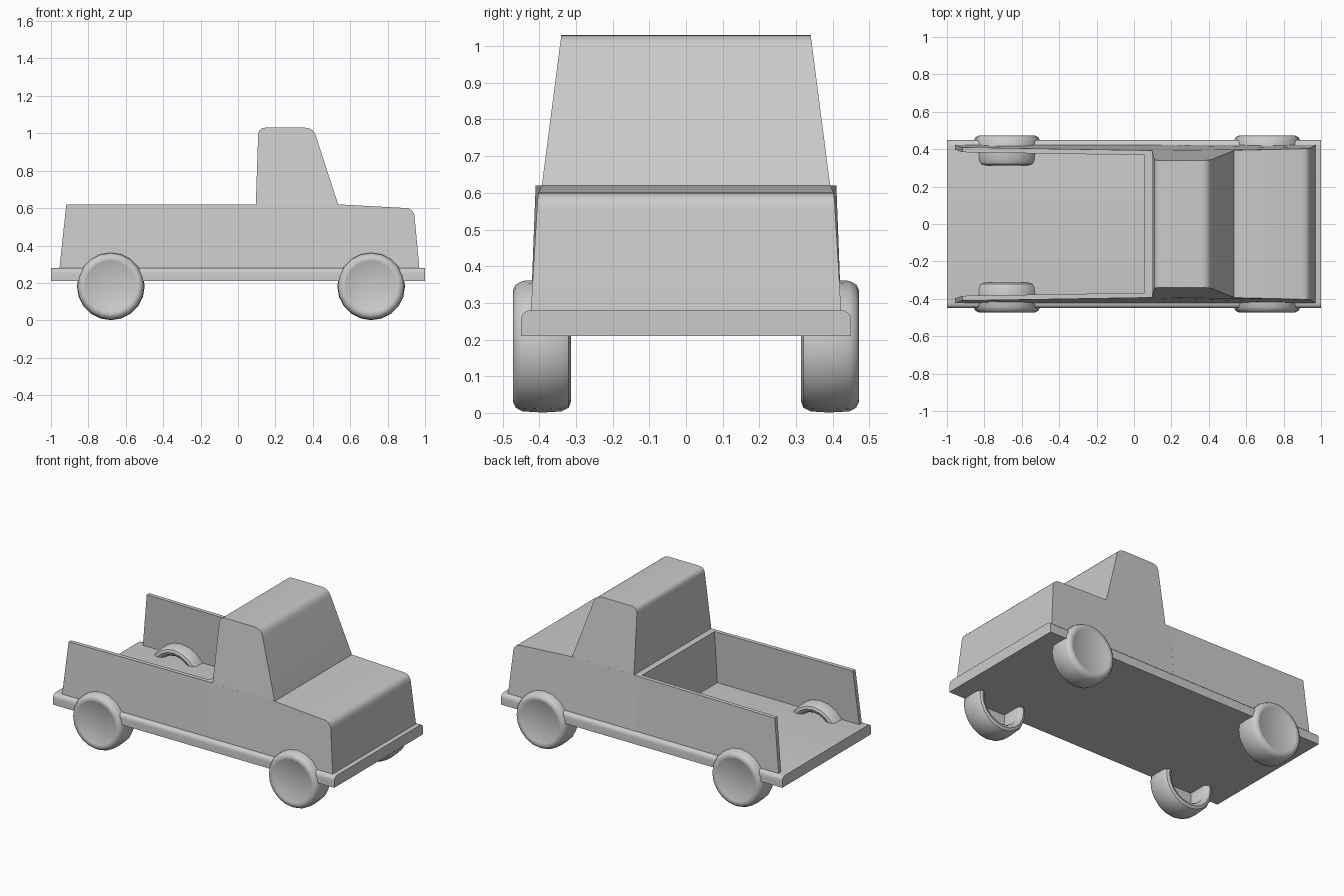
import bpy, bmesh, math
from mathutils import Vector

if "Cube" in bpy.data.objects:
    bpy.data.objects.remove(bpy.data.objects["Cube"])


def finish(name, bm, angle=35):
    bmesh.ops.remove_doubles(bm, verts=bm.verts[:], dist=1e-5)
    bmesh.ops.recalc_face_normals(bm, faces=bm.faces[:])
    me = bpy.data.meshes.new(name)
    bm.to_mesh(me)
    bm.free()
    ob = bpy.data.objects.new(name, me)
    bpy.context.collection.objects.link(ob)
    bpy.ops.object.select_all(action='DESELECT')
    ob.select_set(True)
    bpy.context.view_layer.objects.active = ob
    bpy.ops.object.shade_smooth_by_angle(angle=math.radians(angle))
    return ob


def rounded(points, steps=5):
    """Points are (x, z) or (x, z, radius) for a rounded corner."""
    out = []
    for i, p in enumerate(points):
        c = Vector(p[:2])
        if len(p) == 2:
            out.append(c)
            continue
        a = c + (Vector(points[i - 1][:2]) - c).normalized() * p[2]
        b = c + (Vector(points[(i + 1) % len(points)][:2]) - c).normalized() * p[2]
        for k in range(steps + 1):
            t = k / steps
            out.append(a * (1 - t) ** 2 + c * 2 * t * (1 - t) + b * t * t)
    return out


def half_width(x, z):
    """Body half width: pinched at the cab, tapering upward."""
    if x < 0.1:
        belt = 0.41 - 0.017 * (x + 0.92) / 1.02
    else:
        belt = 0.393 + 0.009 * max(0, x - 0.53) / 0.4
    if z <= 0.62:
        return 0.423 + (belt - 0.423) * (z - 0.28) / 0.34
    return belt + (0.34 - belt) * (z - 0.62) / 0.41


def prism(name, profile, near, far):
    bm = bmesh.new()
    pts = rounded(profile)
    a = [bm.verts.new((p.x, near(p.x, p.y), p.y)) for p in pts]
    b = [bm.verts.new((p.x, far(p.x, p.y), p.y)) for p in pts]
    bm.faces.new(a)
    bm.faces.new(b[::-1])
    for i in range(len(pts)):
        j = (i + 1) % len(pts)
        bm.faces.new((a[i], b[i], b[j], a[j]))
    return finish(name, bm)


def left(x, z):
    return -half_width(x, z)


# Chassis plate with rounded upper side edges
bm = bmesh.new()
sec = rounded([(-0.45, 0.21), (-0.45, 0.28, 0.03), (0.45, 0.28, 0.03), (0.45, 0.21)])
ends = [[bm.verts.new((x, p.x, p.y)) for p in sec] for x in (-1, 1)]
bm.faces.new(ends[0])
bm.faces.new(ends[1][::-1])
for i in range(len(sec)):
    j = (i + 1) % len(sec)
    bm.faces.new((ends[0][i], ends[1][i], ends[1][j], ends[0][j]))
finish("chassis_plate", bm)

# Hood with the bed's front wall, and cab
prism("hood_body", [(0.055, 0.275), (0.055, 0.62), (0.1, 0.62), (0.535, 0.62),
                    (0.94, 0.598, 0.045), (0.97, 0.275)], left, half_width)
prism("cab", [(0.095, 0.615), (0.109, 1.03, 0.04), (0.402, 1.03, 0.045),
              (0.537, 0.615)], left, half_width)

# Bed side walls, open at the tail
for s, side in ((-1, "right"), (1, "left")):
    prism("bed_wall_" + side,
          [(-0.955, 0.275), (-0.918, 0.62), (0.06, 0.62), (0.06, 0.275)],
          lambda x, z: s * half_width(x, z),
          lambda x, z: s * (half_width(x, z) - 0.026))

# Wheels: hollow tyre with a closed outer hub disc
TYRE = [(0, 0.45), (0.125, 0.45), (0.125, 0.335), (0.135, 0.32), (0.152, 0.314),
        (0.168, 0.32), (0.178, 0.34), (0.181, 0.39), (0.178, 0.445),
        (0.168, 0.464), (0.152, 0.472), (0.135, 0.469), (0.125, 0.464), (0, 0.464)]
for x, end in ((-0.68, "rear"), (0.712, "front")):
    for s, side in ((-1, "right"), (1, "left")):
        bm = bmesh.new()
        vs = [bm.verts.new((x, s * y, 0.182 + r)) for r, y in TYRE]
        es = [bm.edges.new(e) for e in zip(vs, vs[1:])]
        bmesh.ops.spin(bm, geom=vs + es, cent=(x, 0, 0.182), axis=(0, 1, 0),
                       angle=2 * math.pi, steps=20, use_duplicate=False)
        finish(f"wheel_{end}_{side}", bm, 40)
